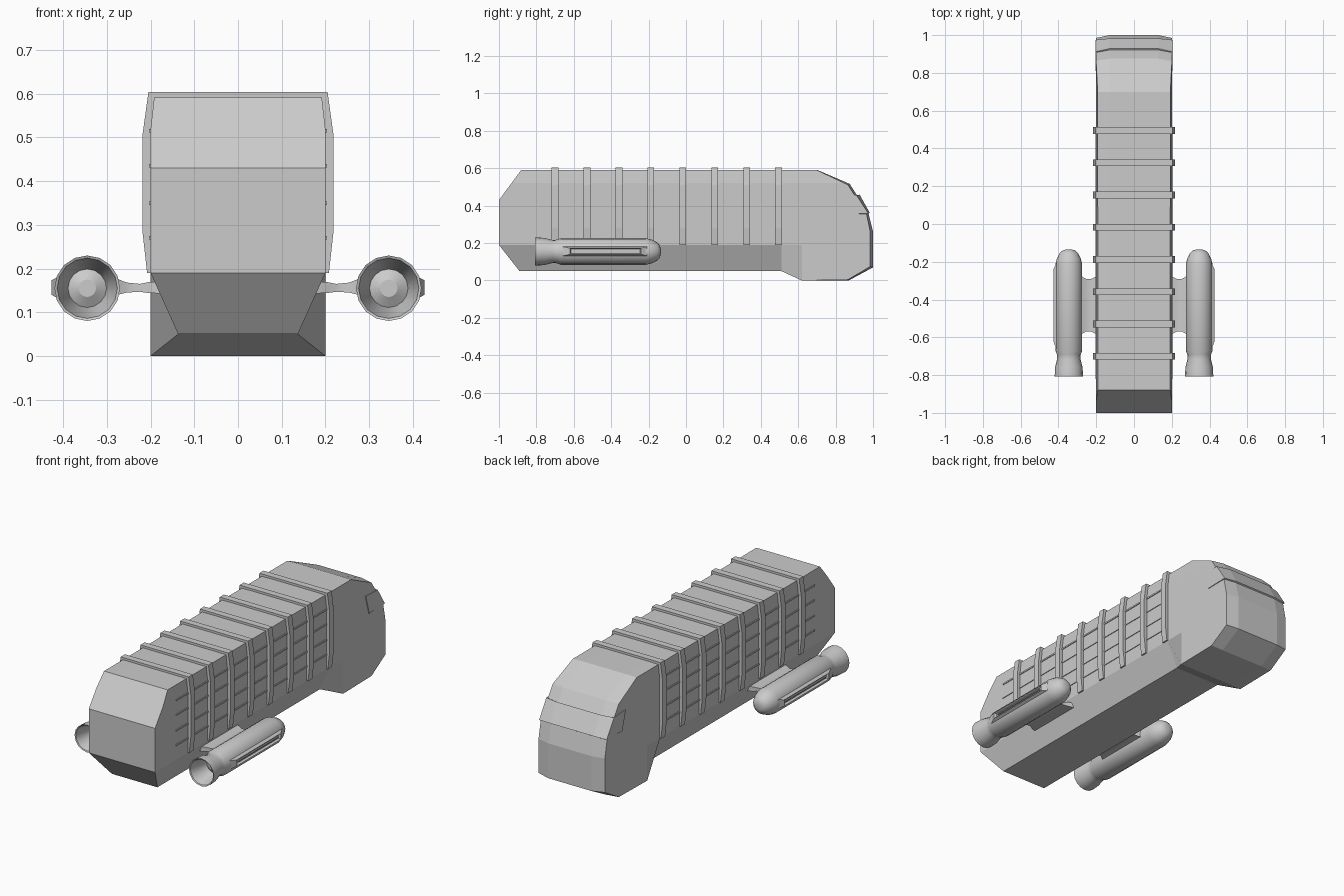
import bpy, bmesh, math

if "Cube" in bpy.data.objects:
    bpy.data.objects.remove(bpy.data.objects["Cube"])

grey = bpy.data.materials.new("hull_grey")
grey.diffuse_color = (0.6, 0.6, 0.6, 1)
grey.use_nodes = True
grey.node_tree.nodes["Principled BSDF"].inputs["Base Color"].default_value = grey.diffuse_color


def finish(bm, name, smooth=False):
    bmesh.ops.recalc_face_normals(bm, faces=bm.faces[:])
    me = bpy.data.meshes.new(name)
    bm.to_mesh(me)
    bm.free()
    me.materials.append(grey)
    ob = bpy.data.objects.new(name, me)
    bpy.context.collection.objects.link(ob)
    if smooth:
        bpy.ops.object.select_all(action='DESELECT')
        ob.select_set(True)
        bpy.context.view_layer.objects.active = ob
        bpy.ops.object.shade_smooth_by_angle(angle=math.radians(32))
    return ob


def loft(rings):
    """Skin a row of equal-length closed rings and cap both ends."""
    bm = bmesh.new()
    loops = [[bm.verts.new(p) for p in r] for r in rings]
    n = len(loops[0])
    for a, b in zip(loops, loops[1:]):
        for i in range(n):
            j = (i + 1) % n
            bm.faces.new((a[i], a[j], b[j], b[i]))
    bm.faces.new(loops[0])
    bm.faces.new(loops[-1][::-1])
    return bm


def box(x0, x1, y0, y1, z0, z1):
    return loft([[(x, y0, z0), (x, y1, z0), (x, y1, z1), (x, y0, z1)] for x in (x0, x1)])


# Hull: side outline extruded in x, with the nose bulging along the middle
tail = [(0.62, 0), (0.51, 0.05), (-0.89, 0.05), (-1, 0.19), (-1, 0.43), (-0.88, 0.592)]
nose_side = [(0.70, 0.59), (0.865, 0.512), (0.965, 0.357), (0.985, 0.26), (0.985, 0.075), (0.865, 0.004)]
nose_mid = [(0.70, 0.592), (0.875, 0.517), (0.975, 0.36), (1, 0.26), (1, 0.07), (0.87, 0)]
rings = []
for x, nose in ((-0.2, nose_side), (-0.13, nose_mid), (0.13, nose_mid), (0.2, nose_side)):
    rings.append([(x, y, z) for y, z in tail + nose])
bm = loft(rings)
for co, no in (((0, 0.51, 0), (0, 1, 0)), ((0, 0.62, 0), (0, 1, 0)),
               ((0, 0, 0.19), (0, 0, 1)), ((0, 0, 0.52), (0, 0, 1))):
    bmesh.ops.bisect_plane(bm, geom=bm.verts[:] + bm.edges[:] + bm.faces[:],
                           dist=1e-5, plane_co=co, plane_no=no)
# tuck in the belly behind the cab and the upper shoulders
for v in bm.verts:
    if abs(v.co.x) > 0.19:
        h = 0.2
        if v.co.z > 0.52:
            h -= 0.008 * (v.co.z - 0.52) / 0.07
        elif v.co.z < 0.19 and v.co.y < 0.615:
            h -= 0.063 * (0.19 - v.co.z) / 0.14
        v.co.x = math.copysign(h, v.co.x)
finish(bm, "hull")

# Wraparound windscreen, a thin plate
top = [(0.2, 0.81, 0.46), (0.201, 0.91, 0.455), (0.13, 0.925, 0.457)]
low = [(0.2, 0.84, 0.355), (0.201, 0.972, 0.357), (0.13, 0.979, 0.36)]
bm = bmesh.new()
rows = []
for row in (top, low):
    full = row + [(-x, y, z) for x, y, z in reversed(row)]
    rows.append([bm.verts.new(p) for p in full])
for i in range(5):
    bm.faces.new((rows[0][i], rows[0][i + 1], rows[1][i + 1], rows[1][i]))
screen = finish(bm, "windscreen")
mod = screen.modifiers.new("thickness", 'SOLIDIFY')
mod.thickness = 0.008
mod.offset = 0

# Ribs around the cargo body
half = [(0.208, 0.19), (0.218, 0.28), (0.218, 0.51), (0.205, 0.604)]
section = half + [(-x, z) for x, z in reversed(half)]
for i in range(8):
    yc = -0.70 + i * 1.195 / 7
    finish(loft([[(x, y, z) for x, z in section] for y in (yc - 0.018, yc + 0.018)]), f"rib_{i + 1}")

# Nacelle outline as (y, radius), from the inner nozzle disc out and round to the nose
nacelle = [(-0.715, 0.02), (-0.70, 0.044), (-0.805, 0.069), (-0.808, 0.075), (-0.76, 0.073),
           (-0.715, 0.062), (-0.69, 0.063), (-0.67, 0.071), (-0.215, 0.071), (-0.185, 0.064),
           (-0.155, 0.049), (-0.14, 0.033), (-0.135, 0.015)]
# Pylon stations: x, y range, z range
pylon = [(0.17, -0.59, -0.27, 0.143, 0.17), (0.205, -0.58, -0.28, 0.144, 0.169),
         (0.225, -0.57, -0.29, 0.147, 0.165), (0.255, -0.57, -0.29, 0.145, 0.168),
         (0.29, -0.59, -0.27, 0.136, 0.182)]

for side, s in (("right", 1), ("left", -1)):
    # horizontal rails between the ribs
    for k, z in enumerate((0.27, 0.35, 0.435, 0.515)):
        finish(box(s * 0.19, s * 0.204, -0.82, 0.495, z - 0.004, z + 0.004), f"{side}_rail_{k + 1}")
    # engine nacelle
    rings = []
    for y, r in nacelle:
        rings.append([(s * 0.345 + r * math.cos(a), y, 0.155 + r * math.sin(a))
                      for a in (2 * math.pi * i / 16 for i in range(16))])
    finish(loft(rings), f"{side}_engine", True)
    # pylon joining the engine to the hull
    finish(loft([[(s * x, y0, z0), (s * x, y1, z0), (s * x, y1, z1), (s * x, y0, z1)]
                 for x, y0, y1, z0, z1 in pylon]), f"{side}_pylon", True)
    # outer vent: tapered block with a recessed slot
    vent = [(0.39, -0.68, -0.19, 0.13, 0.184), (0.412, -0.66, -0.21, 0.132, 0.181),
            (0.427, -0.62, -0.24, 0.14, 0.173)]
    bm = loft([[(s * x, y0, z0), (s * x, y1, z0), (s * x, y1, z1), (s * x, y0, z1)]
               for x, y0, y1, z0, z1 in vent])
    bmesh.ops.recalc_face_normals(bm, faces=bm.faces[:])
    outer = max(bm.faces, key=lambda f: f.calc_center_median().x * s)
    bmesh.ops.inset_region(bm, faces=[outer], thickness=0.007, depth=0)
    moved = set(outer.verts)
    for v in moved:
        v.co.x -= s * 0.012
    finish(bm, f"{side}_vent")
    finish(box(s * 0.40, s * 0.422, -0.60, -0.26, 0.154, 0.159), f"{side}_vent_bar")
